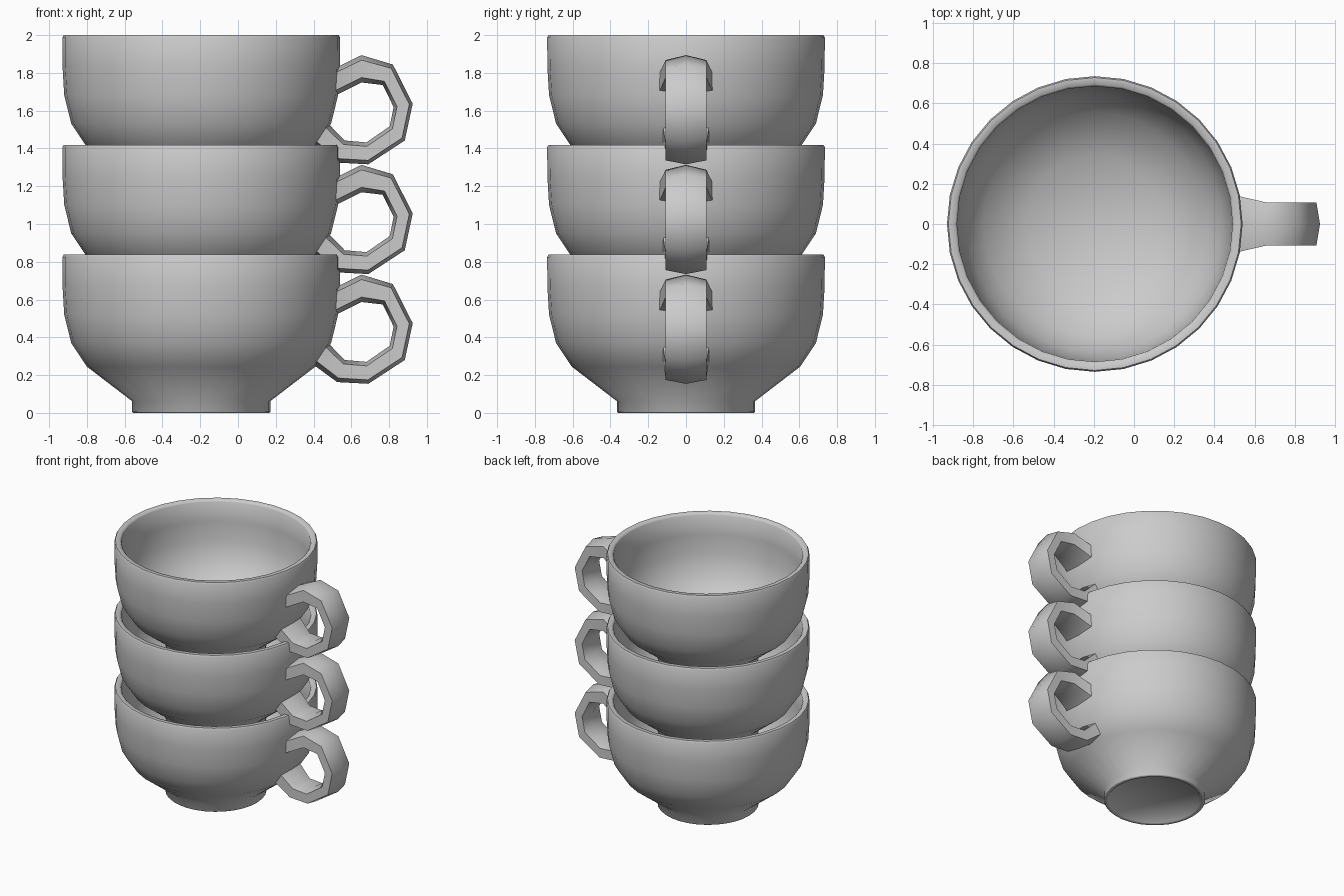
import bpy, bmesh
from math import cos, sin, pi, radians

if "Cube" in bpy.data.objects:
    bpy.data.objects.remove(bpy.data.objects["Cube"])

CX = -0.195      # bowl axis
STEP = 0.581     # stacking height
SEG = 32

# bowl profile (radius, z): underside, outer wall, rim, inner wall, floor
BOWL = [(0, .035), (.31, .035), (.335, .004), (.345, 0), (.36, 0), (.366, .006),
        (.366, .062), (.605, .245), (.688, .37), (.725, .52), (.734, .67),
        (.735, .825), (.728, .838), (.695, .838), (.685, .825),
        (.682, .67), (.675, .52), (.635, .38), (.555, .27), (.34, .11), (0, .095)]

# handle stations: outer (x, z), inner (x, z), half width
HANDLE = [((.50, .66), (.50, .51), .145), ((.537, .675), (.53, .525), .135),
          ((.654, .732), (.654, .587), .108), ((.82, .682), (.766, .574), .108),
          ((.925, .475), (.824, .457), .108), ((.883, .28), (.803, .355), .108),
          ((.69, .154), (.68, .27), .108), ((.525, .163), (.565, .28), .108),
          ((.41, .247), (.48, .367), .12), ((.38, .265), (.45, .385), .125)]


def finish(bm, name):
    bmesh.ops.recalc_face_normals(bm, faces=bm.faces)
    me = bpy.data.meshes.new(name)
    bm.to_mesh(me)
    bm.free()
    ob = bpy.data.objects.new(name, me)
    bpy.context.collection.objects.link(ob)
    bpy.ops.object.select_all(action='DESELECT')
    ob.select_set(True)
    bpy.context.view_layer.objects.active = ob
    bpy.ops.object.shade_smooth_by_angle(angle=radians(55))
    return ob


def make_bowl(name, z0):
    bm = bmesh.new()
    rings = []
    for r, z in BOWL:
        n = SEG if r else 1
        rings.append([bm.verts.new((CX + r * cos(2 * pi * i / SEG),
                                    r * sin(2 * pi * i / SEG), z + z0)) for i in range(n)])
    for a, b in zip(rings, rings[1:]):
        for i in range(SEG):
            j = (i + 1) % SEG
            quad = [a[i % len(a)], a[j % len(a)], b[j % len(b)], b[i % len(b)]]
            bm.faces.new(list(dict.fromkeys(quad)))
    return finish(bm, name)


def make_handle(name, z0):
    # six-sided section: (y factor, position from inner 0 to outer 1)
    section = [(0, 1), (1, .82), (1, .18), (0, 0), (-1, .18), (-1, .82)]
    bm = bmesh.new()
    rings = []
    for o, i, w in HANDLE:
        rings.append([bm.verts.new((i[0] + (o[0] - i[0]) * t, w * s,
                                    i[1] + (o[1] - i[1]) * t + z0)) for s, t in section])
    for a, b in zip(rings, rings[1:]):
        for k in range(6):
            m = (k + 1) % 6
            bm.faces.new((a[k], a[m], b[m], b[k]))
    bm.faces.new(rings[0])
    bm.faces.new(rings[-1])
    return finish(bm, name)


# three stacked cups
for n, label in enumerate(("bottom", "middle", "top")):
    make_bowl(label + "_cup_bowl", n * STEP)
    make_handle(label + "_cup_handle", n * STEP)
